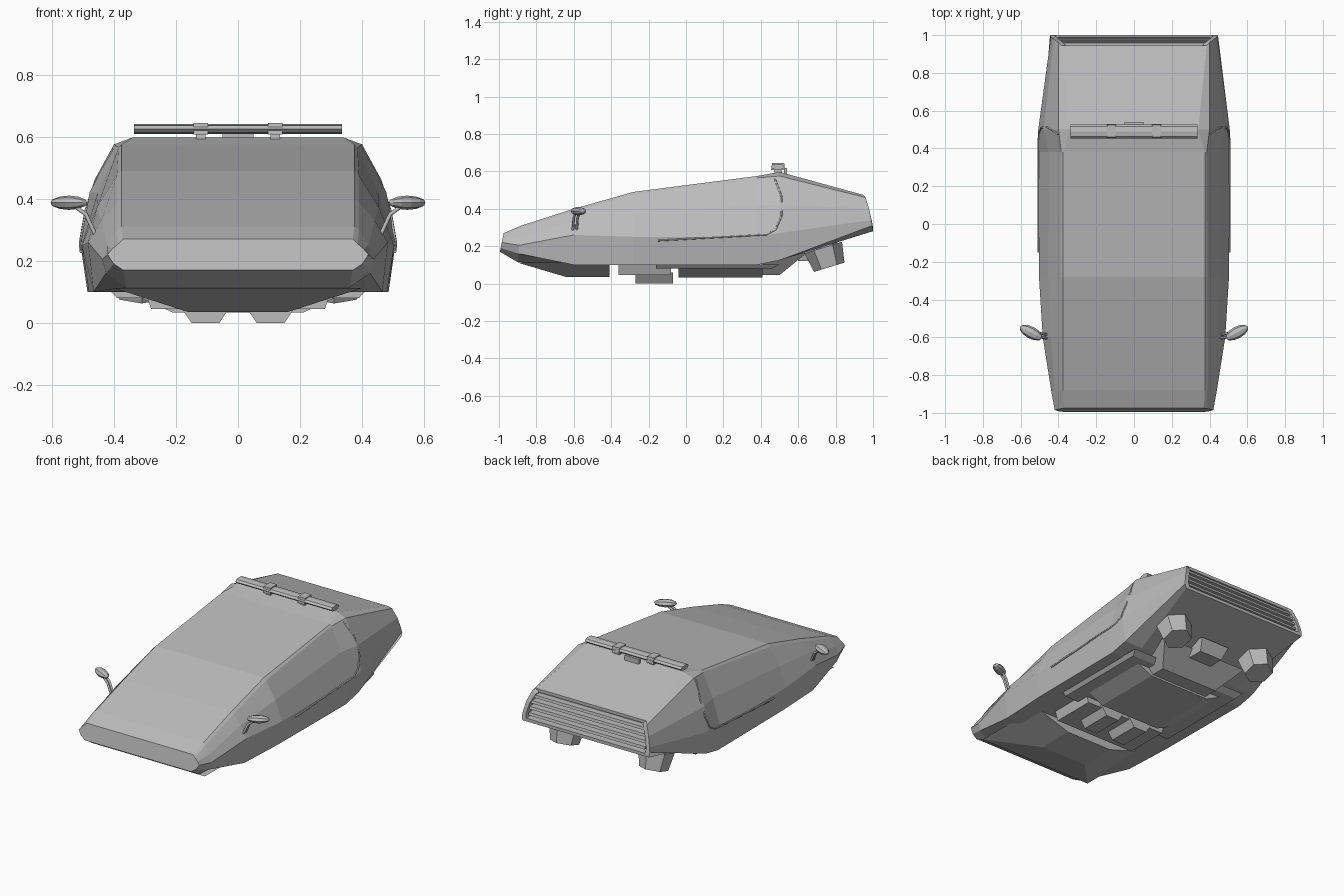
import bpy, bmesh, math
from mathutils import Matrix, Vector

if "Cube" in bpy.data.objects:
    bpy.data.objects.remove(bpy.data.objects["Cube"])

grey = bpy.data.materials.new("plain_grey")
grey.use_nodes = True
grey.diffuse_color = (0.5, 0.5, 0.5, 1)
grey.node_tree.nodes["Principled BSDF"].inputs["Base Color"].default_value = grey.diffuse_color


def finish(name, bm):
    bmesh.ops.recalc_face_normals(bm, faces=bm.faces[:])
    mesh = bpy.data.meshes.new(name)
    bm.to_mesh(mesh)
    bm.free()
    mesh.materials.append(grey)
    obj = bpy.data.objects.new(name, mesh)
    bpy.context.collection.objects.link(obj)
    return obj


def block(name, top, bottom, cx=0.0):
    """Tapered block; top and bottom are (half width, y front, y back, z)."""
    bm = bmesh.new()
    rings = []
    for w, ya, yb, z in (top, bottom):
        corners = ((-w, ya), (w, ya), (w, yb), (-w, yb))
        rings.append([bm.verts.new((cx + x, y, z)) for x, y in corners])
    bm.faces.new(rings[0])
    bm.faces.new(rings[1])
    for i in range(4):
        j = (i + 1) % 4
        bm.faces.new((rings[0][i], rings[0][j], rings[1][j], rings[1][i]))
    return finish(name, bm)


def prism(name, matrix, sides, r_bottom, r_top, depth):
    bm = bmesh.new()
    bmesh.ops.create_cone(bm, cap_ends=True, segments=sides, radius1=r_bottom,
                          radius2=r_top, depth=depth, matrix=matrix)
    return finish(name, bm)


def tube(name, points, radius):
    curve = bpy.data.curves.new(name, "CURVE")
    curve.dimensions = "3D"
    curve.bevel_depth = radius
    curve.bevel_resolution = 1
    curve.use_fill_caps = True
    spline = curve.splines.new("POLY")
    spline.points.add(len(points) - 1)
    for p, co in zip(spline.points, points):
        p.co = (*co, 1)
    curve.materials.append(grey)
    obj = bpy.data.objects.new(name, curve)
    bpy.context.collection.objects.link(obj)


# Body: half sections as roof, shoulder, flank, belt, sill, keel
sections = [
    (-.975, -.995, 1, (.37, .27), (.385, .255), (.405, .238), (.42, .22), (.40, .19), (.37, .17)),
    (-.88, -.9, 1, (.375, .31), (.39, .30), (.42, .25), (.437, .205), (.425, .16), (.36, .115)),
    (-.6, -.6, 1, (.375, .40), (.39, .385), (.44, .33), (.483, .26), (.465, .10), (.36, .10)),
    (-.28, -.28, 1, (.375, .49), (.39, .475), (.455, .37), (.503, .25), (.48, .10), (.36, .10)),
    (.38, .38, 1, (.375, .575), (.385, .565), (.452, .42), (.507, .25), (.485, .10), (.36, .10)),
    (.5, .5, 1, (.34, .597), (.40, .575), (.478, .42), (.507, .27), (.485, .125), (.36, .125)),
    (.945, 1.0, .5, (.385, .475), (.40, .46), (.425, .40), (.44, .34), (.445, .31), (.44, .28)),
]
loops = []
for y_top, y_low, power, *half in sections:
    z_top, z_low = half[0][1], half[-1][1]
    loops.append([Vector((x, y_top + (y_low - y_top) * ((z_top - z) / (z_top - z_low)) ** power, z))
                  for x, z in half])

# Tail frame steps inward, then forward into a recess
rim = [Vector((p.x * .94, p.y, .378 + (p.z - .378) * .8)) for p in loops[-1]]
loops += [rim, [p + Vector((0, -.05, 0)) for p in rim]]

bm = bmesh.new()
rings = []
for half in loops:
    full = half + [Vector((-p.x, p.y, p.z)) for p in reversed(half)]
    rings.append([bm.verts.new(p) for p in full])
for a, b in zip(rings, rings[1:]):
    for i in range(len(a)):
        j = (i + 1) % len(a)
        bm.faces.new((a[i], a[j], b[j], b[i]))
for ring in (rings[0], rings[-1]):
    for i in range(len(ring) // 2 - 1):
        bm.faces.new((ring[i], ring[i + 1], ring[-2 - i], ring[-1 - i]))
finish("body", bm)

# Rear grille slats
for i in range(4):
    z = .325 + i * .035
    y = .99 - i * .009
    block(f"rear_slat_{i + 1}", (.405, y - .045, y - .004, z + .008), (.405, y - .045, y, z - .008))

# Underbody plates
block("front_skid", (.40, -.9, -.41, .112), (.16, -.64, -.41, .035))
block("forward_plate", (.30, -.36, -.08, .102), (.28, -.36, -.08, .045))
block("wide_belly_plate", (.41, -.16, .5, .102), (.39, -.16, .46, .08))
block("main_belly_plate", (.33, -.04, .41, .09), (.21, -.04, .41, .033))
block("rear_belly_plate", (.30, .41, .64, .16), (.20, .41, .5, .045))
block("rear_hatch", (.10, .58, .74, .19), (.08, .6, .7, .12))

# Light bar on the roof
bar = Matrix.Translation((0, .49, .624)) @ Matrix.Diagonal((1, .038, .016, 1)) @ Matrix.Rotation(math.pi / 2, 4, "Y")
prism("light_bar", bar, 8, 1, 1, .67)
block("bar_sensor", (.05, .525, .54, .618), (.05, .525, .54, .585))

# Paired parts
for s, side in ((1, "left"), (-1, "right")):
    block(f"{side}_bar_clamp", (.024, .46, .525, .644), (.024, .455, .53, .606), s * .12)
    block(f"{side}_bar_post", (.016, .475, .51, .612), (.016, .47, .515, .58), s * .12)
    block(f"{side}_landing_pad", (.085, -.27, -.07, .06), (.045, -.27, -.07, 0), s * .105)

    # Thruster pod with a raised nozzle
    tilt = Matrix.Translation((s * .31, .75, .14)) @ Matrix.Rotation(math.radians(17), 4, "X")
    prism(f"{side}_thruster", tilt, 6, .085, .105, .11)
    prism(f"{side}_thruster_mount", tilt @ Matrix.Translation((0, .02, .06)), 6, .06, .06, .08)

    # Wing mirror on two stalks
    bm = bmesh.new()
    head = (Matrix.Translation((s * .545, -.575, .387)) @ Matrix.Rotation(s * math.radians(28), 4, "Z")
            @ Matrix.Diagonal((.066, .032, .023, 1)) @ Matrix.Rotation(math.pi / 2, 4, "Y"))
    bmesh.ops.create_uvsphere(bm, u_segments=8, v_segments=6, radius=1, matrix=head)
    finish(f"{side}_mirror", bm)
    for k in (0, .02):
        tube(f"{side}_mirror_stalk", [(s * .46, -.605 + k, .285), (s * .49, -.6 + k, .35),
                                      (s * .53, -.59 + k, .378)], .007)

    # Door seam
    tube(f"{side}_door_seam", [(s * .506, -.15, .23), (s * .507, .43, .262), (s * .502, .48, .29),
                               (s * .49, .51, .36), (s * .457, .512, .46), (s * .402, .475, .56)], .005)
